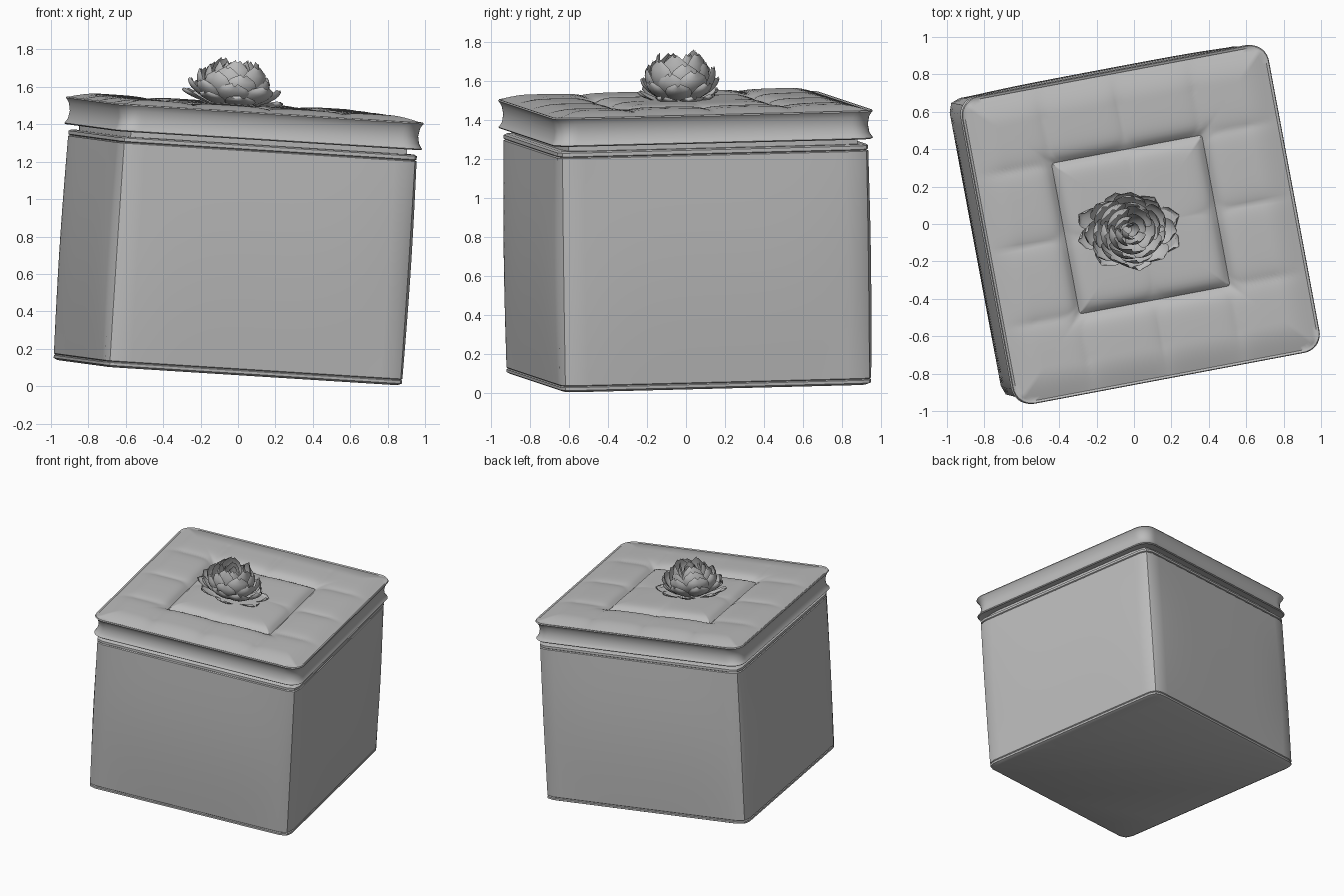
import bpy
import math
import random
from mathutils import Matrix, Vector

cube = bpy.data.objects.get("Cube")
if cube:
    bpy.data.objects.remove(cube)
random.seed(4)

# One plain fabric colour
fabric = bpy.data.materials.new("grey fabric")
fabric.use_nodes = True
GREY = (0.5, 0.5, 0.5, 1)
fabric.diffuse_color = GREY
fabric.node_tree.nodes["Principled BSDF"].inputs["Base Color"].default_value = GREY

# The box stands turned and slightly tipped
u = Vector((1.59, 0.30, -0.10)).normalized()
w = u.cross(Vector((-0.30, 1.57, 0.04))).normalized()
v = w.cross(u)
FRAME = Matrix((u, v, w)).transposed().to_4x4()
FRAME.translation = (-0.055, 0.015, 0.0725)


def make_object(name, verts, faces, matrix, angle):
    mesh = bpy.data.meshes.new(name)
    mesh.from_pydata(verts, [], faces)
    mesh.validate()
    mesh.materials.append(fabric)
    obj = bpy.data.objects.new(name, mesh)
    bpy.context.collection.objects.link(obj)
    obj.matrix_world = matrix
    bpy.ops.object.select_all(action="DESELECT")
    obj.select_set(True)
    bpy.context.view_layer.objects.active = obj
    bpy.ops.object.shade_smooth_by_angle(angle=math.radians(angle))
    return obj


def square_ring(half, radius, count):
    """Counter-clockwise points round a square with rounded corners."""
    points = []
    for side in range(4):
        turn = Matrix.Rotation(side * math.pi / 2, 2)
        for i in range(count):
            p = Vector((half * (2 * i / count - 1), -half))
            core = Vector([max(-half + radius, min(half - radius, c)) for c in p])
            gap = p - core
            if gap.length > radius > 0:
                p = core + gap.normalized() * radius
            points.append(turn @ p)
    return points


def loft(name, rings, angle):
    n = len(rings[0])
    verts = [p for ring in rings for p in ring]
    faces = [(a * n + i, a * n + (i + 1) % n, (a + 1) * n + (i + 1) % n, (a + 1) * n + i)
             for a in range(len(rings) - 1) for i in range(n)]
    faces.append(tuple(reversed(range(n))))
    faces.append(tuple(range(len(verts) - n, len(verts))))
    return make_object(name, verts, faces, FRAME, angle)


# Body: slightly swollen walls with a stitched groove at each end
HEIGHT, HALF = 1.235, 0.81
profile = [(0, -0.02), (0.01, 0), (0.025, 0), (0.03, -0.006), (0.035, 0)]
profile += [(0.08 + 0.08 * i, 0) for i in range(14)]
profile += [(1.2, 0), (1.205, -0.008), (1.21, 0), (1.228, 0), (HEIGHT, -0.012), (HEIGHT, -0.06)]
rings = []
for z, inset in profile:
    swell = 0.022 * math.sin(math.pi * z / HEIGHT)
    ring = []
    for p in square_ring(HALF + inset, 0.06, 24):
        along = min(abs(p.x), abs(p.y)) / HALF
        bulge = 1 + swell * max(0, 1 - along ** 4) / HALF
        ring.append((p.x * bulge, p.y * bulge, z))
    rings.append(ring)
loft("box_body", rings, 35)

# Inner rim in the gap under the lid
loft("inner_rim", [[(p.x, p.y, z) for p in square_ring(0.77, 0.06, 12)] for z in (1.2, 1.275)], 35)


# Lid: pinched sides, piped edges and a tufted cushion top
def crease(distance, width):
    return math.exp(-abs(distance) / width)


def cushion(x, y):
    m = max(abs(x), abs(y))
    rim = min(1, (0.82 - m) / 0.16)
    puff = 0.032 * math.sin(rim * math.pi / 2)
    inner_seam = 0.030 * crease(m - 0.41, 0.03)
    folds = sum(crease(c - s, 0.04) for c in (x, y) for s in (-0.41, 0, 0.41))
    fold_depth = 0.014 * rim if m > 0.41 else 0.014 * (m / 0.41) ** 3
    return 1.405 + puff - inner_seam * rim - fold_depth * min(1, folds)


side = [(0.74, 1.272), (0.815, 1.268), (0.83, 1.262), (0.836, 1.268), (0.83, 1.276),
        (0.82, 1.295), (0.814, 1.335), (0.82, 1.375), (0.83, 1.395), (0.836, 1.403),
        (0.832, 1.41), (0.825, 1.409)]
COUNT = 80
rings = [[(p.x, p.y, z) for p in square_ring(h, 0.1, COUNT)] for h, z in side]
for k in range(40):
    half = 0.82 * (1 - k / 40)
    radius = 0.1 * max(0.15, 1 - k / 10) if half > 0.3 else 0
    rings.append([(p.x, p.y, cushion(p.x, p.y)) for p in square_ring(half, radius, COUNT)])
loft("tufted_lid", rings, 50)

# Flower: layers of cupped petals, from the tight bud to the open skirt
# (petals, reach, height, half-width angle, curl, x stretch)
layers = [(3, 0.035, 0.235, 1.2, 2.3, 1.0), (4, 0.075, 0.25, 0.85, 2.2, 1.0),
          (5, 0.115, 0.25, 0.75, 2.1, 1.0), (6, 0.15, 0.225, 0.62, 2.0, 1.05),
          (7, 0.175, 0.185, 0.52, 1.8, 1.1), (8, 0.195, 0.13, 0.44, 1.5, 1.25),
          (8, 0.21, 0.065, 0.38, 1.35, 1.32)]
STEPS = 8
verts, faces = [], []
for layer, (petals, reach, height, width, curl, stretch) in enumerate(layers):
    for k in range(petals):
        centre = math.tau * (k + 0.4 * layer) / petals + random.uniform(-0.1, 0.1)
        grow = random.uniform(0.93, 1.05)
        start = len(verts)
        for j in range(STEPS + 1):
            t = j / STEPS
            span = width * math.sqrt(max(0.02, 1 - max(0, (t - 0.55) / 0.45) ** 2))
            for i in range(STEPS + 1):
                s = 2 * i / STEPS - 1
                angle = centre + s * span
                r = (0.012 + reach * math.sin(curl * t) * (1 - 0.06 * s * s)) * grow
                r += 0.006 * s
                z = height * grow * t ** 1.25 + 0.012 * s * s * t
                verts.append((r * math.cos(angle) * stretch, r * math.sin(angle), z))
        row = STEPS + 1
        faces += [(start + j * row + i, start + j * row + i + 1,
                   start + (j + 1) * row + i + 1, start + (j + 1) * row + i)
                  for j in range(STEPS) for i in range(STEPS)]
place = Matrix.Translation((-0.045, -0.035, 1.482)) @ Matrix.Rotation(math.radians(9), 4, "Y")
make_object("fabric_flower", verts, faces, place, 60)
